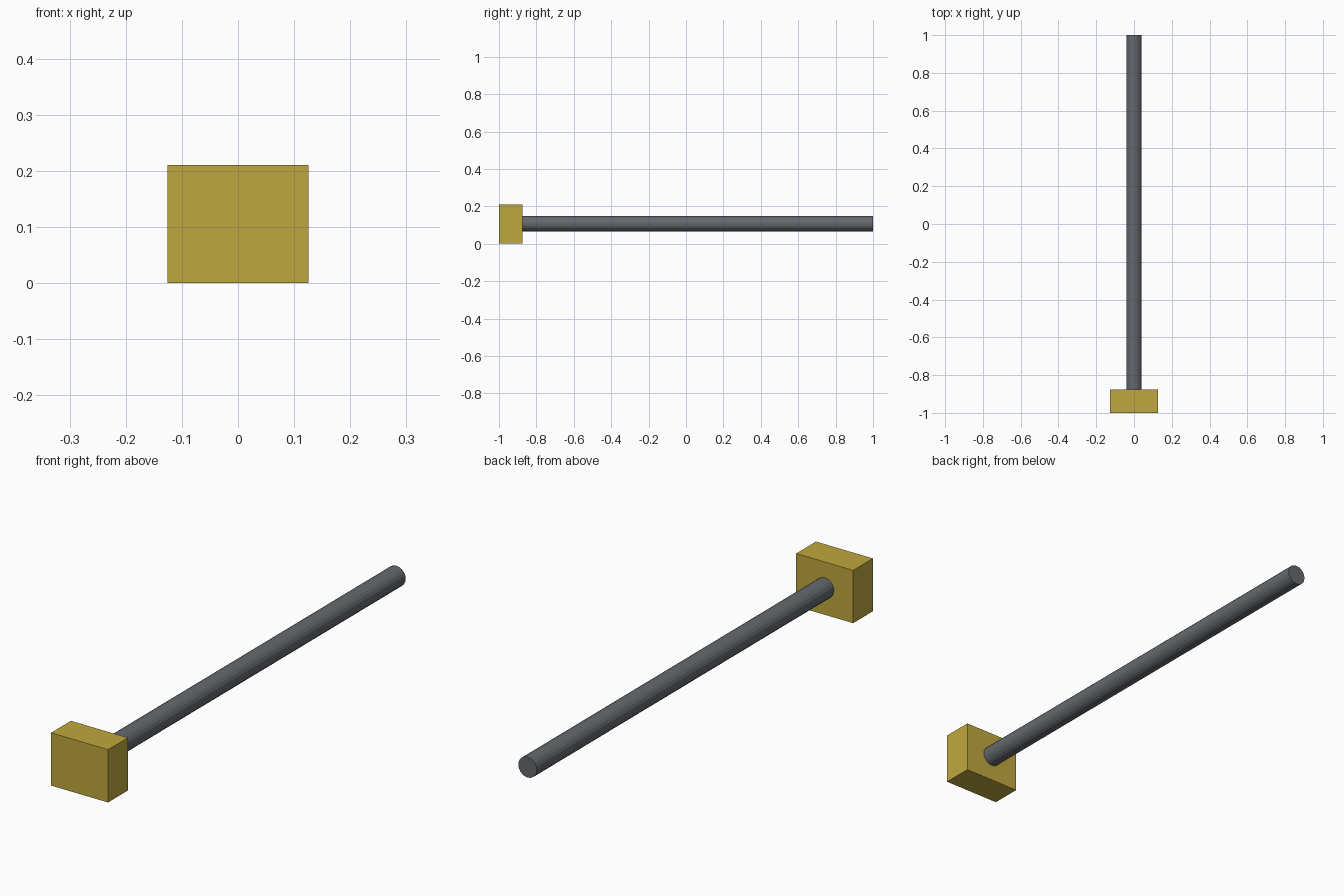
import bpy, math

if "Cube" in bpy.data.objects:
    bpy.data.objects.remove(bpy.data.objects["Cube"])


def colour(obj, name, rgb):
    mat = bpy.data.materials.new(name)
    mat.diffuse_color = (*rgb, 1)
    mat.use_nodes = True
    mat.node_tree.nodes["Principled BSDF"].inputs["Base Color"].default_value = mat.diffuse_color
    obj.data.materials.append(mat)


# Block head at the front
bpy.ops.mesh.primitive_cube_add(size=1, location=(0, -0.9375, 0.1055))
head = bpy.context.object
head.name = "block_head"
head.scale = (0.252, 0.125, 0.211)
bpy.ops.object.transform_apply(location=False, rotation=False, scale=True)
colour(head, "brass_yellow", (0.52, 0.39, 0.05))

# Long faceted rod running back from the block
start, end = -0.88, 1.0
bpy.ops.mesh.primitive_cylinder_add(
    vertices=20, radius=0.041, depth=end - start,
    location=(0, (start + end) / 2, 0.107), rotation=(math.pi / 2, 0, 0))
rod = bpy.context.object
rod.name = "rod"
colour(rod, "dark_grey", (0.13, 0.14, 0.155))
